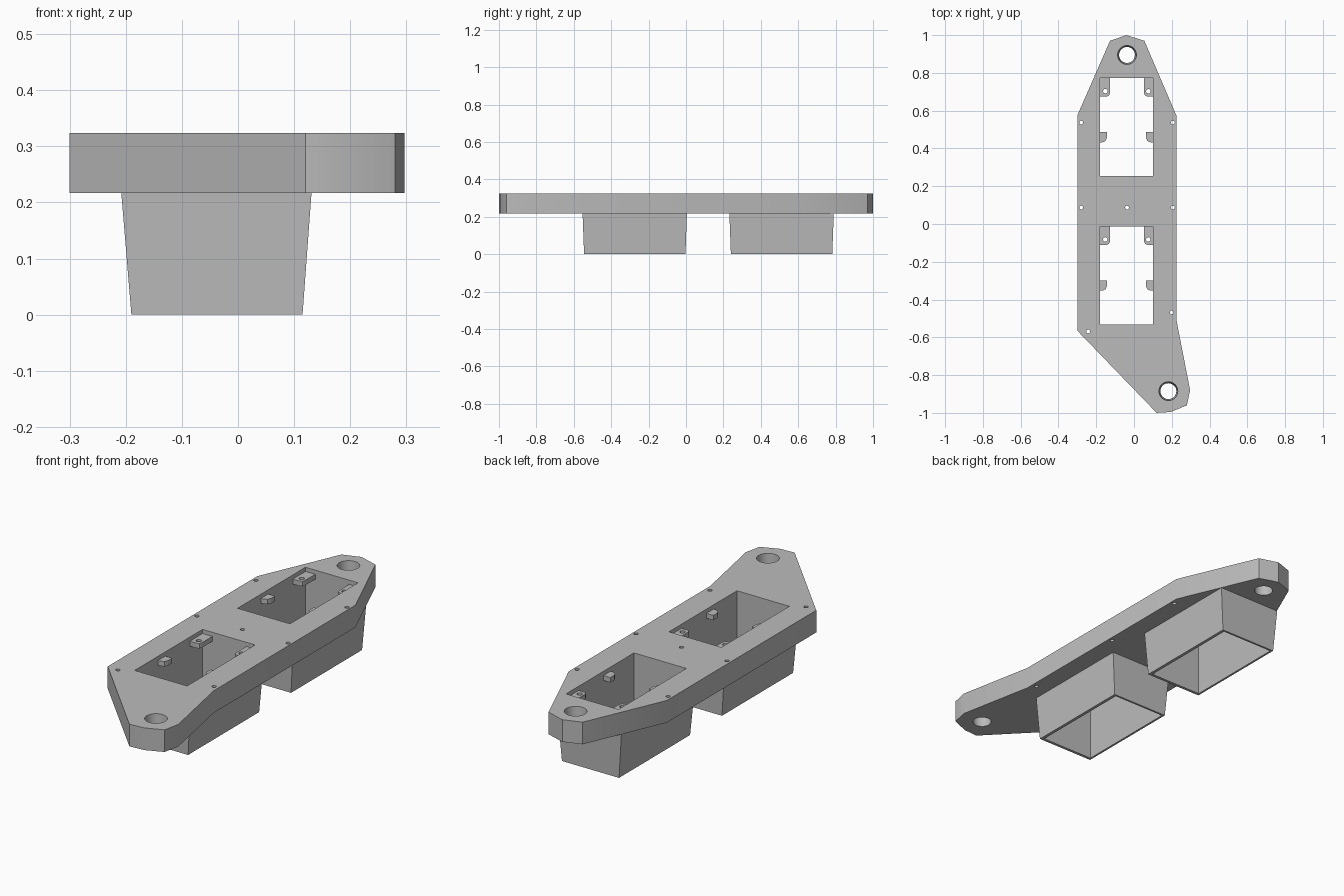
import bpy, bmesh, math

cube = bpy.data.objects.get("Cube")
if cube:
    bpy.data.objects.remove(cube, do_unlink=True)

grey = bpy.data.materials.new("plain grey")
grey.use_nodes = True
COLOUR = (0.5, 0.5, 0.5, 1)
grey.diffuse_color = COLOUR
grey.node_tree.nodes["Principled BSDF"].inputs["Base Color"].default_value = COLOUR

BASE, TOP = 0.217, 0.324      # underside and top of the deck
PITCH = -0.785                # step from the rear bay to the front bay


def loft(bm, lower, upper, z0, z1):
    """Closed solid between two matching outlines."""
    a = [bm.verts.new((x, y, z0)) for x, y in lower]
    b = [bm.verts.new((x, y, z1)) for x, y in upper]
    bm.faces.new(a)
    bm.faces.new(b)
    for i in range(len(a)):
        j = (i + 1) % len(a)
        bm.faces.new((a[i], a[j], b[j], b[i]))


def rect(x0, x1, y0, y1):
    return [(x0, y0), (x1, y0), (x1, y1), (x0, y1)]


def ring(x, y, r, n):
    return [(x + r * math.cos(math.tau * i / n), y + r * math.sin(math.tau * i / n))
            for i in range(n)]


def shift(points, dy):
    return [(x, y + dy) for x, y in points]


def make(name, solids):
    bm = bmesh.new()
    for s in solids:
        loft(bm, *s)
    bmesh.ops.recalc_face_normals(bm, faces=bm.faces)
    mesh = bpy.data.meshes.new(name)
    bm.to_mesh(mesh)
    bm.free()
    mesh.materials.append(grey)
    obj = bpy.data.objects.new(name, mesh)
    bpy.context.collection.objects.link(obj)
    return obj


def select(obj):
    bpy.ops.object.select_all(action='DESELECT')
    obj.select_set(True)
    bpy.context.view_layer.objects.active = obj


def cut(obj, solids):
    cutter = make("cutter", solids)
    cutter.hide_render = True
    mod = obj.modifiers.new("cut", 'BOOLEAN')
    mod.operation, mod.solver, mod.object = 'DIFFERENCE', 'EXACT', cutter
    select(obj)
    bpy.ops.object.modifier_apply(modifier=mod.name)
    bpy.data.objects.remove(cutter, do_unlink=True)


# Deck plate
outline = [(-0.04, 1), (-0.127, 0.97), (-0.3, 0.575), (-0.3, -0.565), (0.12, -1),
           (0.195, -0.995), (0.28, -0.96), (0.297, -0.88), (0.224, -0.505),
           (0.224, 0.575), (0.055, 0.97)]
deck = make("deck_plate", [(outline, outline, BASE, TOP)])

# Bay openings, tapered mounting holes and small screw holes
opening = rect(-0.18, 0.1, 0.254, 0.772)
bays = [shift(opening, dy) for dy in (0, PITCH)]
cuts = [(b, b, -0.1, 0.5) for b in bays]
for x, y in [(-0.037, 0.895), (0.182, -0.885)]:
    cuts.append((ring(x, y, 0.042, 32), ring(x, y, 0.05, 32), BASE - 0.001, TOP + 0.001))
for x, y in [(-0.28, 0.537), (0.206, 0.537), (-0.28, 0.087), (-0.037, 0.087),
             (0.206, 0.087), (0.2, -0.468), (-0.243, -0.569)]:
    hole = ring(x, y, 0.01, 16)
    cuts.append((hole, hole, 0.1, 0.5))
cut(deck, cuts)
select(deck)
bpy.ops.object.shade_smooth_by_angle(angle=math.radians(30))


def tab(side, width, y0, y1, bevel):
    """Tab on one bay wall with its inner front corner trimmed."""
    wall = -0.18 if side > 0 else 0.1
    pts = [(-0.005, y0), (width - bevel, y0), (width - bevel * 0.3, y0 + bevel * 0.3),
           (width, y0 + bevel), (width, y1), (-0.005, y1)]
    return [(wall + side * x, y) for x, y in pts]


# Tapered open sleeves under the deck, with screw tabs and stop tabs inside
for label, dy, bay in (("rear", 0, bays[0]), ("front", PITCH, bays[1])):
    lower = shift(rect(-0.19, 0.115, 0.24, 0.782), dy)
    upper = shift(rect(-0.208, 0.131, 0.232, 0.79), dy)
    sleeve = make(label + "_sleeve", [(lower, upper, 0, BASE)])
    cut(sleeve, [(bay, bay, -0.1, 0.5)])
    for side, name in ((1, "right"), (-1, "left")):
        plate = shift(tab(side, 0.052 if side > 0 else 0.046, 0.675, 0.775, 0.016), dy)
        screw_tab = make(f"{label}_{name}_screw_tab", [(plate, plate, 0.28, 0.304)])
        hole = ring(-0.152 if side > 0 else 0.076, 0.703 + dy, 0.012, 16)
        cut(screw_tab, [(hole, hole, 0.2, 0.4)])
        stop = shift(tab(side, 0.037, 0.432, 0.487, 0.025), dy)
        make(f"{label}_{name}_stop_tab", [(stop, stop, 0.28, 0.304)])
